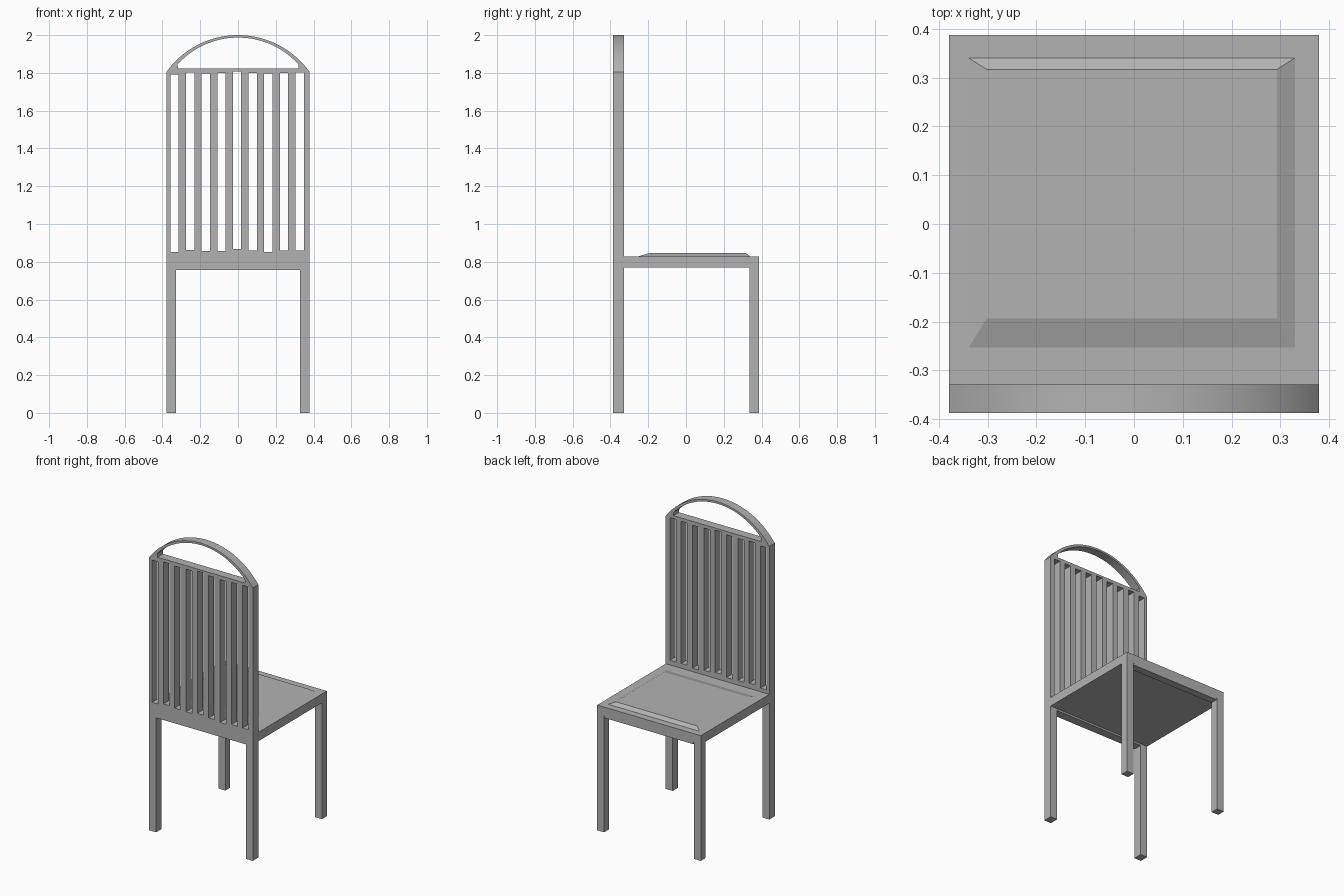
import bpy, bmesh, math

cube = bpy.data.objects.get("Cube")
if cube:
    bpy.data.objects.remove(cube, do_unlink=True)

grey = bpy.data.materials.new("warm_grey")
grey.use_nodes = True
COLOUR = (0.45, 0.45, 0.45, 1)
grey.diffuse_color = COLOUR
grey.node_tree.nodes["Principled BSDF"].inputs["Base Color"].default_value = COLOUR

HALF_X, HALF_Y, POST = 0.379, 0.387, 0.055


def frustum(name, x, y, z, top_x=None, top_y=None):
    """Box between the given ranges, optionally with a smaller top."""
    bm = bmesh.new()
    rings = []
    for (x0, x1), (y0, y1), h in ((x, y, z[0]), (top_x or x, top_y or y, z[1])):
        rings.append([bm.verts.new((a, b, h)) for a, b in
                      ((x0, y0), (x1, y0), (x1, y1), (x0, y1))])
    low, high = rings
    bm.faces.new(low[::-1])
    bm.faces.new(high)
    for i in range(4):
        j = (i + 1) % 4
        bm.faces.new((low[i], low[j], high[j], high[i]))
    mesh = bpy.data.meshes.new(name)
    bm.to_mesh(mesh)
    bm.free()
    mesh.materials.append(grey)
    obj = bpy.data.objects.new(name, mesh)
    bpy.context.collection.objects.link(obj)
    return obj


def arc(half_width, base, crown, steps=40):
    """Points of a circular arch from right to left."""
    rise = crown - base
    radius = (half_width ** 2 + rise ** 2) / (2 * rise)
    sweep = math.asin(half_width / radius)
    angles = [sweep * (1 - 2 * i / steps) for i in range(steps + 1)]
    return [(radius * math.sin(a), crown - radius + radius * math.cos(a)) for a in angles]


# Back frame: posts, lower rail, slats and arch cut from one board
inner = HALF_X - 0.051
outline = [(-HALF_X, 0), (-inner, 0), (-inner, 0.757), (inner, 0.757), (inner, 0), (HALF_X, 0)]
outline += arc(HALF_X, 1.805, 2.0)
arch_opening = [(-0.318, 1.822), (0.322, 1.822)] + arc(0.32, 1.845, 1.987)
loops = [outline, arch_opening]

# Slots between the slats, with slightly uneven ends
lows = [0.852, 0.863, 0.858, 0.856, 0.867, 0.859, 0.851, 0.86, 0.859]
highs = [1.792, 1.802, 1.797, 1.799, 1.808, 1.8, 1.796, 1.8, 1.802]
for i, (low, high) in enumerate(zip(lows, highs)):
    x = -0.336 + i * 0.0828
    loops.append([(x - 0.022, low), (x + 0.022, low), (x + 0.022, high), (x - 0.022, high)])

curve = bpy.data.curves.new("back_frame", "CURVE")
curve.dimensions = "2D"
curve.fill_mode = "BOTH"
curve.extrude = 0.029
for loop in loops:
    spline = curve.splines.new("POLY")
    spline.points.add(len(loop) - 1)
    for point, (x, z) in zip(spline.points, loop):
        point.co = (x, z, 0, 1)
    spline.use_cyclic_u = True
curve.materials.append(grey)
back = bpy.data.objects.new("back_frame", curve)
bpy.context.collection.objects.link(back)
back.location.y = -HALF_Y + 0.029
back.rotation_euler.x = math.pi / 2
bpy.ops.object.select_all(action="DESELECT")
bpy.context.view_layer.objects.active = back
back.select_set(True)
bpy.ops.object.convert(target="MESH")
bpy.ops.object.shade_smooth_by_angle(angle=math.radians(15))

# Seat board, front apron and front legs
frustum("seat", (-HALF_X, HALF_X), (-HALF_Y + 0.05, HALF_Y), (0.769, 0.828))
frustum("front_apron", (-HALF_X + POST, HALF_X - POST), (HALF_Y - 0.05, HALF_Y), (0.757, 0.775))
for side, x in (("left", (HALF_X - 0.051, HALF_X)), ("right", (-HALF_X, -HALF_X + 0.051))):
    frustum(side + "_front_leg", x, (HALF_Y - 0.051, HALF_Y), (0, 0.775))

# Raised seat pad with sloping sides
frustum("seat_pad", (-0.343, 0.334), (-0.26, 0.343), (0.826, 0.846),
        (-0.302, 0.293), (-0.194, 0.317))
